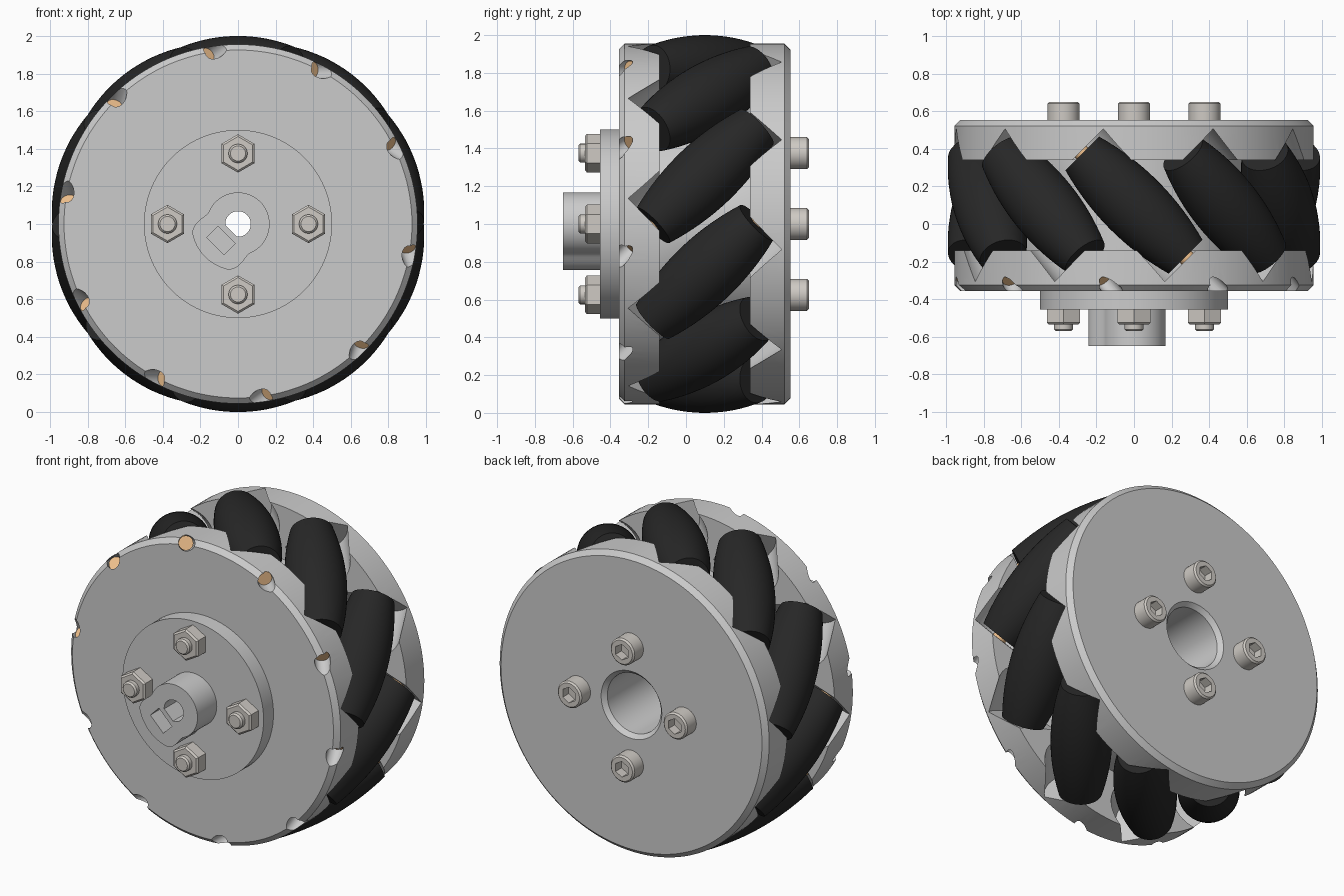
import bpy, bmesh
from math import sin, cos, pi, radians, sqrt
from mathutils import Vector, Matrix

if "Cube" in bpy.data.objects:
    bpy.data.objects.remove(bpy.data.objects["Cube"])


def material(name, rgb):
    m = bpy.data.materials.new(name)
    m.diffuse_color = (*rgb, 1)
    m.use_nodes = True
    m.node_tree.nodes["Principled BSDF"].inputs["Base Color"].default_value = m.diffuse_color
    return m


RUBBER = material("black_rubber", (0.02, 0.02, 0.02))
COPPER = material("orange_pin", (0.85, 0.52, 0.26))
STEEL = material("warm_steel", (0.62, 0.59, 0.55))


def frame(x, z, origin):
    """Matrix whose local X and Z follow the given world directions."""
    x, z = Vector(x).normalized(), Vector(z).normalized()
    m = Matrix((x, z.cross(x), z)).transposed().to_4x4()
    m.translation = origin
    return m


def finish(name, bm, mat=None):
    bmesh.ops.recalc_face_normals(bm, faces=bm.faces)
    me = bpy.data.meshes.new(name)
    bm.to_mesh(me)
    bm.free()
    ob = bpy.data.objects.new(name, me)
    bpy.context.collection.objects.link(ob)
    if mat:
        me.materials.append(mat)
    return ob


def lathe(name, profile, mtx, segs=48, mat=None, ring=False):
    """Spin (radius, axial) points around local Z; ring closes the profile."""
    bm = bmesh.new()
    rows = []
    for r, h in profile:
        if r == 0:
            rows.append([bm.verts.new(mtx @ Vector((0, 0, h)))] * segs)
        else:
            rows.append([bm.verts.new(mtx @ Vector((r * cos(2 * pi * i / segs),
                                                    r * sin(2 * pi * i / segs), h)))
                         for i in range(segs)])
    pairs = list(zip(rows, rows[1:])) + ([(rows[-1], rows[0])] if ring else [])
    for a, b in pairs:
        for i in range(segs):
            j = (i + 1) % segs
            bm.faces.new(list(dict.fromkeys((a[i], a[j], b[j], b[i]))))
    return finish(name, bm, mat)


def prism(name, outline, y0, y1, mat=None):
    """Extrude an (x, z) outline along y."""
    bm = bmesh.new()
    f = bm.faces.new([bm.verts.new((x, y0, z)) for x, z in outline])
    ext = bmesh.ops.extrude_face_region(bm, geom=[f])["geom"]
    bmesh.ops.translate(bm, vec=(0, y1 - y0, 0),
                        verts=[v for v in ext if isinstance(v, bmesh.types.BMVert)])
    return finish(name, bm, mat)


def cut(ob, cutters):
    for c in cutters:
        m = ob.modifiers.new("cut", "BOOLEAN")
        m.operation, m.solver, m.object = "DIFFERENCE", "EXACT", c
    bpy.context.view_layer.update()
    dg = bpy.context.evaluated_depsgraph_get()
    me = bpy.data.meshes.new_from_object(ob.evaluated_get(dg))
    ob.modifiers.clear()
    ob.data = me


def remove(obs):
    for o in obs:
        bpy.data.objects.remove(o)


WHEEL = frame((1, 0, 0), (0, 1, 0), (0, 0, 1))
ROLLER_R, CENTRE_R, HALF = 0.18, 0.82, 0.388

# Rollers on 45 degree pins, with a stepped cutter for each pocket and pin hole
pockets = []
for k in range(10):
    a = radians(18 + 36 * k)
    out = Vector((cos(a), 0, sin(a)))
    axis = Vector((-sin(a), 1, cos(a)))
    m = frame(out, axis, out * CENTRE_R + Vector((0, 0.1, 1)))
    barrel = [(ROLLER_R - 0.053 * (i / 8) ** 2, HALF * i / 8) for i in range(-8, 9)]
    lathe(f"roller_{k}", [(0, -HALF)] + barrel + [(0, HALF)], m, 48, RUBBER)
    lathe(f"roller_pin_{k}", [(0, -0.56), (0.043, -0.56), (0.043, 0.5), (0, 0.5)],
          m, 24, COPPER)
    pockets.append(lathe("pocket_cutter", [(0, -0.95), (0.046, -0.95), (0.046, -0.403),
                                           (0.21, -0.403), (0.21, 0.403), (0, 0.403)], m, 40))

# Wheel body: two rim plates joined by a core, bored from the back
body = lathe("wheel_body", [(0.19, -0.355), (0.925, -0.355), (0.955, -0.325), (0.955, -0.14),
                            (0.62, -0.14), (0.62, 0.34), (0.955, 0.34), (0.955, 0.522),
                            (0.925, 0.552), (0.215, 0.552), (0.19, 0.525)],
             WHEEL, 128, ring=True)
cut(body, pockets)
remove(pockets)

# Hub flange and lobed boss with a D-shaped shaft hole and a nut slot
flange = lathe("hub_flange", [(0, -0.455), (0.5, -0.455), (0.5, -0.355), (0, -0.355)], WHEEL, 96)


def lobe_radius(t):
    off = abs((t - 225 + 180) % 360 - 180)
    s = min(max((68 - off) / 36, 0), 1)
    return 0.168 + 0.08 * s * s * (3 - 2 * s)


boss = prism("hub_boss", [(lobe_radius(t) * cos(radians(t)), 1 + lobe_radius(t) * sin(radians(t)))
                          for t in range(0, 360, 4)], -0.65, -0.455)
shaft = prism("shaft_cutter", [(0.068 * cos(radians(t)), 1 + 0.068 * sin(radians(t)))
                               for t in range(-95, 186, 10)], -0.8, 0)
q = sqrt(0.5)
slot = prism("slot_cutter", [(-0.09 + q * (u + v), 0.912 + q * (v - u))
                             for u, v in ((-0.065, -0.043), (0.065, -0.043),
                                          (0.065, 0.043), (-0.065, 0.043))], -0.8, -0.5)
cut(boss, [shaft, slot])
cut(flange, [shaft])
remove([shaft, slot])

# Four socket-head bolts with hex nuts
for k in range(4):
    a = k * pi / 2
    m = frame((0, 0, 1), (0, 1, 0), (0.375 * cos(a), 0, 1 + 0.375 * sin(a)))
    bolt = lathe(f"bolt_{k}", [(0, -0.57), (0.04, -0.57), (0.05, -0.56), (0.05, 0.55),
                               (0.085, 0.55), (0.085, 0.64), (0.075, 0.65), (0, 0.65)],
                 m, 40, STEEL)
    hexa = lathe("hex_cutter", [(0, 0.59), (0.05, 0.59), (0.05, 0.7), (0, 0.7)], m, 6)
    cut(bolt, [hexa])
    remove([hexa])
    lathe(f"nut_{k}", [(0, -0.535), (0.09, -0.535), (0.102, -0.525), (0.102, -0.455),
                       (0, -0.455)], m, 6, STEEL)

# Smooth shading with crisp edges
for o in bpy.context.collection.objects:
    o.select_set(True)
    bpy.context.view_layer.objects.active = o
bpy.ops.object.shade_smooth_by_angle(angle=radians(30))
